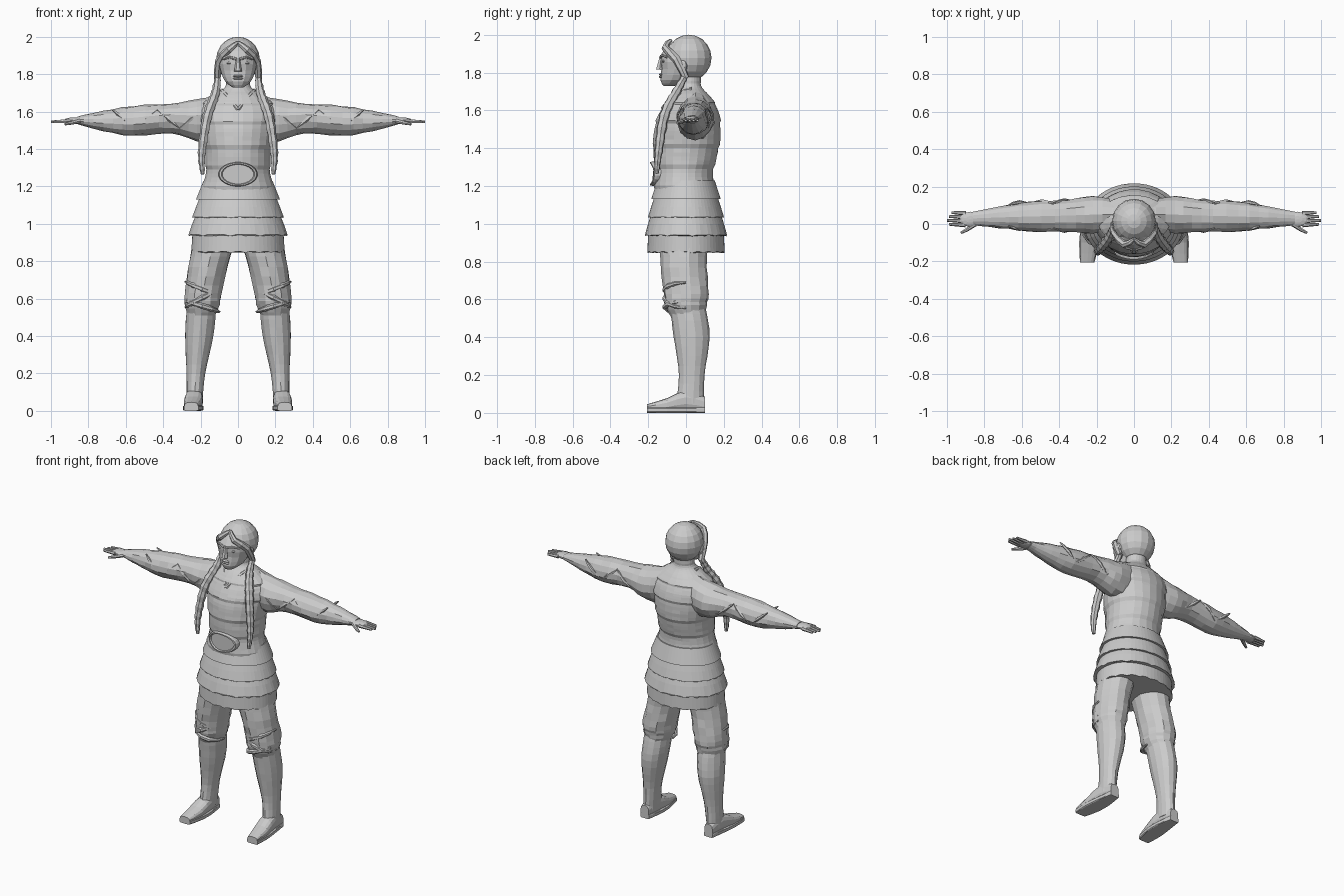
import bpy, bmesh, math, random
from mathutils import Vector, Matrix

random.seed(4)
default_cube = bpy.data.objects.get("Cube")
if default_cube:
    bpy.data.objects.remove(default_cube, do_unlink=True)

# Single material shared by every part
shade = (0.6, 0.6, 0.6, 1)
grey = bpy.data.materials.new("plain grey")
grey.use_nodes = True
grey.diffuse_color = shade
grey.node_tree.nodes["Principled BSDF"].inputs["Base Color"].default_value = shade


def link(name, bm):
    """Make a flat shaded object; a left part also gets its mirrored right twin."""
    bmesh.ops.recalc_face_normals(bm, faces=bm.faces)
    mesh = bpy.data.meshes.new(name)
    bm.to_mesh(mesh)
    mesh.materials.append(grey)
    obj = bpy.data.objects.new(name, mesh)
    bpy.context.collection.objects.link(obj)
    if name.startswith("left_"):
        bmesh.ops.scale(bm, vec=(-1, 1, 1), verts=bm.verts)
        link(name.replace("left_", "right_"), bm)
    else:
        bm.free()
    return obj


def skin(name, rings):
    """Bridge successive rings of points and cap both ends."""
    bm = bmesh.new()
    loops = [[bm.verts.new(point) for point in ring] for ring in rings]
    for lower, upper in zip(loops, loops[1:]):
        for i in range(len(lower)):
            bm.faces.new((lower[i - 1], lower[i], upper[i], upper[i - 1]))
    bm.faces.new(loops[0])
    bm.faces.new(loops[-1])
    return link(name, bm)


def smooth(rows, steps):
    """Fill in rows along a flowing spline through the given ones."""
    rows = [Vector(row) for row in rows]
    padded = [rows[0]] + rows + [rows[-1]]
    filled = []
    for before, start, end, after in zip(padded, padded[1:], padded[2:], padded[3:]):
        leave, arrive = (end - before) / 2, (after - start) / 2
        for step in range(steps):
            t = step / steps
            ease = t * t * (3 - 2 * t)
            filled.append(start * (1 - ease) + end * ease
                          + leave * (t * (1 - t) ** 2) - arrive * (t * t * (1 - t)))
    return filled + [rows[-1]]


def loft(name, axis, rows, sides=14, square=1, rough=0, steps=2, wave=0, band=0):
    """Rows hold axis position, both centre coordinates, then both radii."""
    rings = []
    rows = smooth(rows, steps)
    for row in rows:
        along, mid_a, mid_b, radius_a, radius_b = row
        overlap = 1 + band * ((1.64 - along) / 0.11 % 1)
        ring = []
        for i in range(sides):
            angle = math.tau * (i + 0.5) / sides
            c, s = math.cos(angle), math.sin(angle)
            k = overlap + random.uniform(-rough, rough)
            a = mid_a + radius_a * k * math.copysign(abs(c) ** square, c)
            b = mid_b + radius_b * k * math.copysign(abs(s) ** square, s)
            t = along
            if row is rows[-1]:
                t -= wave * abs(math.sin(angle * 10))
            ring.append({"x": (t, a, b), "y": (a, t, b), "z": (a, b, t)}[axis])
        rings.append(ring)
    return skin(name, rings)


def tube(name, points, start, end, bulge=0, sides=7, ref=(0, 0, 1), steps=2, plait=0):
    """Sweep a round section whose radius runs from start to end, swelling by bulge."""
    path = smooth(points, steps)
    last = len(path) - 1
    rings = []
    for i, centre in enumerate(path):
        t = i / last
        radius = start + (end - start) * t + bulge * math.sin(math.pi * t)
        radius *= 1 + plait * (-1) ** i
        tangent = path[min(i + 1, last)] - path[max(i - 1, 0)]
        u = tangent.cross(Vector(ref)).normalized()
        v = tangent.cross(u).normalized()
        angles = [math.tau * k / sides for k in range(sides)]
        rings.append([centre + radius * (u * math.cos(a) + v * math.sin(a)) for a in angles])
    return skin(name, rings)


def ball(name, centre, radii, segments=8):
    bm = bmesh.new()
    placing = Matrix.Translation(centre) @ Matrix.Diagonal((*radii, 1))
    bmesh.ops.create_uvsphere(bm, u_segments=segments, v_segments=segments // 2 + 2,
                              radius=1, matrix=placing)
    return link(name, bm)


# Coat body with overlapping bands, running up into the neck
body = [(1.15, -.01, .2, .16), (1.27, -.01, .17, .15), (1.4, 0, .175, .17), (1.53, .01, .2, .17),
        (1.62, .02, .2, .14), (1.68, .02, .14, .1), (1.73, .02, .07, .06), (1.8, .02, .06, .06)]
loft("coat_body", "z", [(z, 0, y, wide, deep) for z, y, wide, deep in body],
     sides=24, rough=.006, steps=6, band=.05)


# Flared skirt tiers, each tucked under the one above
def tier(name, top, bottom, width, flare, wave):
    loft(name, "z", [(top, 0, 0, width - flare, (width - flare) * .82),
                     (bottom, 0, 0, width, width * .82)], sides=60, wave=wave)


for i, name in enumerate(("waist_tier", "hip_tier", "lower_tier")):
    bottom = 1.13 - i * .09
    tier(name, bottom + .1, bottom, .225 + i * .02, .04, i * .008)
tier("skirt_hem", 1, .86, .25, .01, .015)

# Oval buckle wrapped around the belly
buckle = loft("belt_buckle", "y", [
    (depth, 0, 1.265, .105 * size, .065 * size)
    for depth, size in ((-.13, 1), (-.18, 1), (-.19, .95), (-.19, .85), (-.18, .8))],
    sides=20, steps=1)
for vert in buckle.data.vertices:
    vert.co.y += 2.5 * vert.co.x ** 2

# Collar
tube("left_collar", [(.085, .03, 1.71), (.065, -.05, 1.69), (0, -.125, 1.61)], .014, .01)

# Head and face
ball("hair_cap", (0, .015, 1.878), (.117, .12, .122), segments=16)
face = [(1.73, -.09, .03, .03), (1.76, -.06, .07, .075), (1.82, -.04, .095, .09),
        (1.89, -.04, .1, .095), (1.95, -.03, .05, .06)]
loft("face", "z", [(z, 0, y, wide, deep) for z, y, wide, deep in face])
tube("nose", [(0, -.13, 1.89), (0, -.14, 1.815)], .008, .021, sides=6, ref=(0, 1, 0))
for name, height in (("upper_lip", 1.79), ("lower_lip", 1.777)):
    ball(name, (0, -.132, height), (.027, .011, .007))
ball("left_eye", (.042, -.118, 1.86), (.02, .01, .008))
tube("left_brow", [(.01, -.134, 1.88), (.045, -.126, 1.89), (.08, -.1, 1.88)], .008, .006)
ball("left_ear", (.108, -.015, 1.835), (.012, .022, .03))

# Parted hair sweeping down into long plaits
tube("left_hair_sweep", [(0, -.08, 1.97), (.05, -.11, 1.93), (.1, -.05, 1.87), (.11, 0, 1.77)],
     .01, .018, bulge=.008, ref=(0, 1, 0))
tube("left_plait", [(.108, 0, 1.79), (.12, -.05, 1.7), (.165, -.115, 1.57), (.193, -.145, 1.38),
                    (.188, -.155, 1.265)],
     .015, .01, bulge=.014, ref=(0, 1, 0), steps=6, plait=.09)

# Loose sleeves tapering to the wrist
loft("left_sleeve", "x", [
    (.08, .05, 1.575, .08, .125), (.22, .05, 1.555, .1, .11), (.36, .045, 1.565, .085, .08),
    (.56, .04, 1.55, .08, .08), (.72, .035, 1.55, .058, .055), (.86, .03, 1.553, .037, .02)],
    rough=.045, steps=3)
for i in range(4):
    x = .25 + i * .12
    lean = .06 * (-1) ** i
    for side, facing in (("front", -1), ("back", 1)):
        surface = .045 + facing * (.087 - i * .005)
        inner = surface - facing * .015
        tube(f"left_{side}_sleeve_fold_{i + 1}",
             [(x - lean, inner, 1.61), (x, surface, 1.56), (x + lean, inner, 1.51)],
             .004, .004, bulge=.007, sides=5, ref=(0, 1, 0))

# Flat hands with spread fingers
ball("left_palm", (.875, .025, 1.552), (.06, .042, .017), segments=10)
for i, finger in enumerate(("index", "middle", "ring", "little")):
    y = i * .021 - .006
    tube(f"left_{finger}_finger", [(.9, y, 1.55), (1 - abs(i - 1) * .012, y + .004, 1.546)],
         .012, .007, sides=6)
tube("left_thumb", [(.85, 0, 1.55), (.89, -.028, 1.54), (.925, -.047, 1.533)], .014, .007)

# Baggy trousers gathered below the knee
loft("left_trouser_leg", "z", [
    (.92, .125, -.01, .115, .125), (.77, .16, -.01, .105, .12), (.63, .187, 0, .1, .12),
    (.57, .19, 0, .095, .11), (.51, .195, .01, .075, .09)], rough=.035, steps=3)
for i, tilt in enumerate((.04, -.05, .03)):
    angles = [math.pi * k / 6 for k in range(7)]
    height = .65 - i * .045
    tube(f"left_knee_fold_{i + 1}",
         [(.19 + .09 * math.cos(a), -.11 * math.sin(a), height + tilt * math.cos(a))
          for a in angles], .006, .006, bulge=.01, steps=1)

# Tall boots with a flat sole
loft("left_boot_shaft", "z", [
    (.55, .195, .01, .08, .095), (.4, .207, .03, .077, .095), (.2, .225, .03, .051, .068),
    (.05, .232, .02, .043, .075)], rough=.015, steps=4)
foot = [(.1, .235, .045, .03, .04), (0, .234, .065, .045, .055), (-.1, .24, .042, .05, .036),
        (-.205, .25, .028, .036, .018)]
loft("left_boot_foot", "y", foot, square=.75)
loft("left_boot_sole", "y", [(y, x, .015, wide * 1.08, .015) for y, x, _, wide, _ in foot],
     square=.35)
